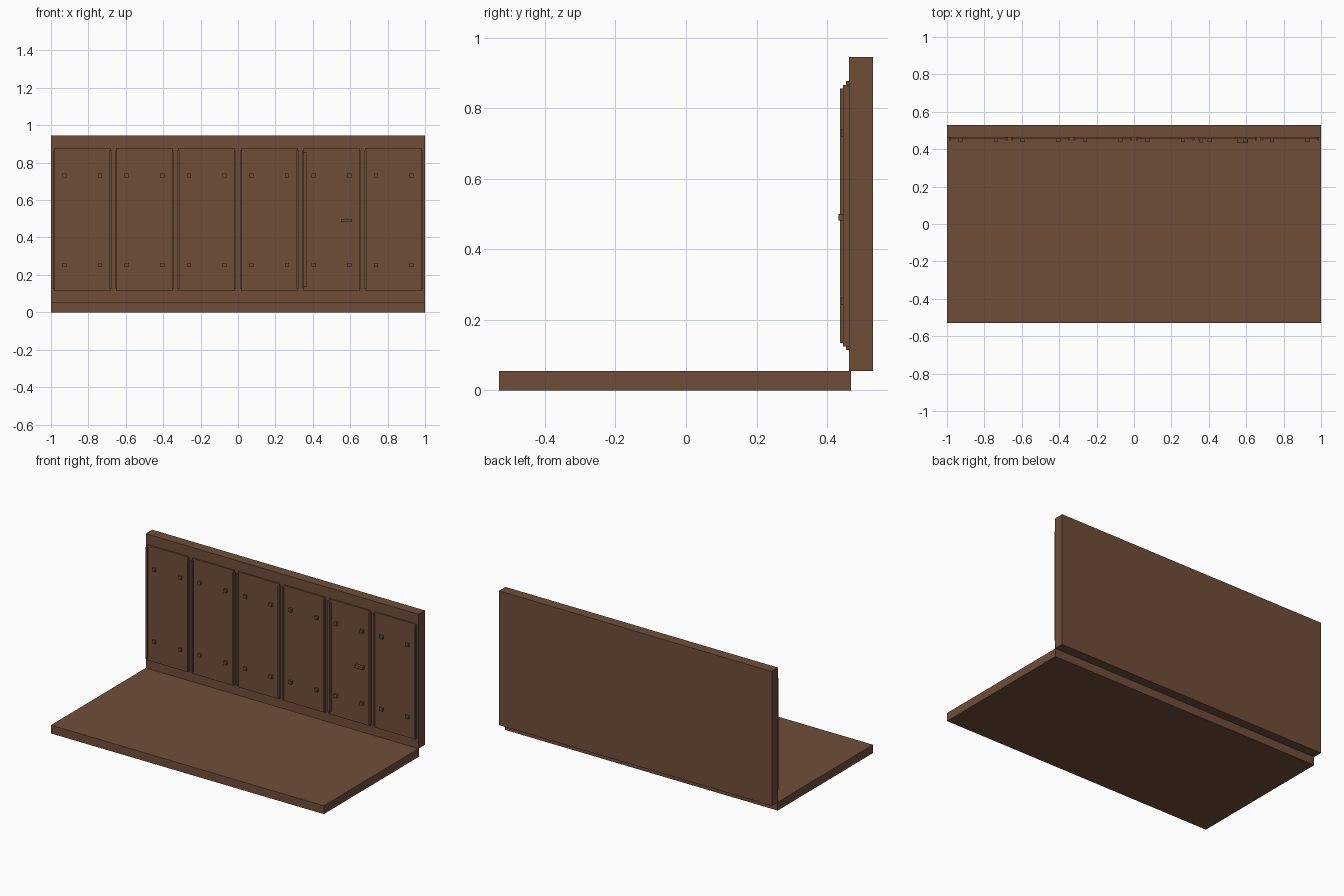
import bpy

if "Cube" in bpy.data.objects:
    bpy.data.objects.remove(bpy.data.objects["Cube"])

mat = bpy.data.materials.new("coffee_brown")
mat.diffuse_color = (0.159, 0.076, 0.042, 1)
mat.use_nodes = True
mat.node_tree.nodes["Principled BSDF"].inputs["Base Color"].default_value = mat.diffuse_color


def box(name, x0, x1, y0, y1, z0, z1):
    bpy.ops.mesh.primitive_cube_add(
        size=1, location=((x0 + x1) / 2, (y0 + y1) / 2, (z0 + z1) / 2))
    ob = bpy.context.object
    ob.name = name
    ob.scale = (x1 - x0, y1 - y0, z1 - z0)
    bpy.ops.object.transform_apply(location=False, rotation=False, scale=True)
    ob.data.materials.append(mat)
    return ob


# floor slab and back wall
WALL_Y = 0.4625
box("floor", -1, 1, -0.53, 0.468, 0, 0.055)
box("wall", -1, 1, WALL_Y, 0.53, 0.055, 0.945)

# six wall panels with edge strips and bolts
PANEL_Y = 0.454
for i in range(6):
    c = (i - 2.5) / 3
    box("panel", c - 0.151, c + 0.151, PANEL_Y, WALL_Y + 0.002, 0.114, 0.878)
    for s in (-1, 1):
        e = c + s * 0.151
        box("edge_strip", e - 0.005, e + 0.005, 0.4455, WALL_Y + 0.002, 0.125, 0.866)
        for z in (0.253, 0.731):
            b = c + s * 0.095
            box("bolt", b - 0.011, b + 0.011, 0.4395, PANEL_Y + 0.002, z - 0.011, z + 0.011)

# hinge bar and handle on the fifth panel, which is a door
box("door_hinge", 0.348, 0.366, 0.437, PANEL_Y + 0.002, 0.134, 0.856)
box("door_handle", 0.551, 0.61, 0.433, PANEL_Y + 0.002, 0.482, 0.5)
